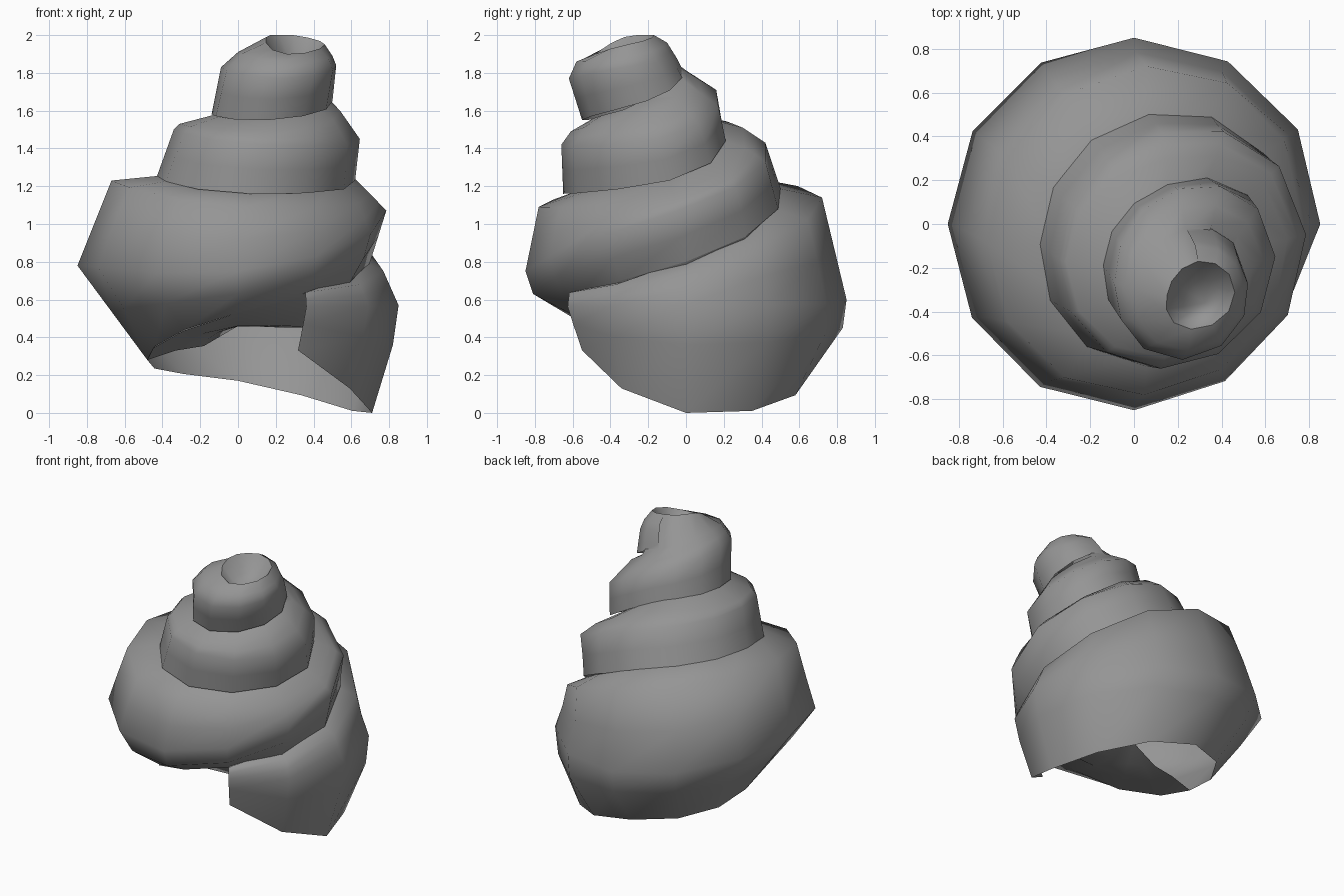
import bpy, bmesh, math
from mathutils import Vector

if "Cube" in bpy.data.objects:
    bpy.data.objects.remove(bpy.data.objects["Cube"])

# Quarter-turn stations going down the spiral: back, right, front, left, back, ...
# Pairs are (outward reach, height). Suture line; its last turn is the open lip.
SUTURE = [(-.17, 2.0), (.46, 1.95), (.48, 1.9), (-.15, 1.99), (-.02, 1.82),
          (.5, 1.65), (.55, 1.55), (.14, 1.58), (.18, 1.53),
          (.62, 1.23), (.65, 1.16), (.43, 1.25), (.5, 1.19),
          (.7, .8), (.62, .53), (.48, .28), (.63, .17), (.71, 0), (.6, .48)]
# Shoulder and widest bulge of the whorl
BULGE = [(-.1, 1.96, -.05, 1.88), (.5, 1.89, .52, 1.84), (.58, 1.86, .62, 1.77),
         (0, 1.91, .09, 1.83), (-.02, 1.82, .16, 1.71), (.54, 1.6, .645, 1.45),
         (.61, 1.49, .66, 1.42), (.31, 1.53, .34, 1.5), (.3, 1.51, .42, 1.43),
         (.7, 1.16, .785, 1.07), (.78, 1.09, .85, .75), (.67, 1.23, .85, .78),
         (.72, 1.14, .85, .6), (.77, .75, .85, .57), (.69, .61, .67, .56)]
LOW = {10: (.81, .63), 12: (.83, .45), 13: (.82, .36)}   # fuller body whorl
STEPS = 3


def axis(z):
    """Centre of the leaning spiral at height z."""
    u = max(0, z - .8) ** 1.3
    return Vector((.23 * u, -.26 * u, 0))


def direction(k):
    a = math.radians(90 - 90 * k)
    return Vector((math.cos(a), math.sin(a), 0))


def section(k):
    """Whorl profile at a station, ending on the suture one turn below."""
    s, e = Vector(SUTURE[0 if k == 4 else k]), Vector(SUTURE[k + 4])
    if k > 4:                               # tuck under the whorl above
        s += Vector((-.06, .01))
    shoulder, bulge = Vector(BULGE[k][:2]), Vector(BULGE[k][2:])
    low = Vector(LOW.get(k, bulge.lerp(e, .5)))
    return [s, shoulder, shoulder.lerp(bulge, .5), bulge, low, e]


def sweep(sections):
    """Spline the quarter-turn sections into columns of points."""
    keys = [[Vector((s - axis(z).dot(direction(k)), z)) for s, z in sec]
            for k, sec in enumerate(sections)]
    n = len(keys)
    cols = []
    for i in range((n - 1) * STEPS + 1):
        k = min(i // STEPS, n - 2)
        t = i / STEPS - k
        col = []
        for j in range(len(keys[0])):
            p0, p1, p2, p3 = (keys[min(max(k + o, 0), n - 1)][j] for o in (-1, 0, 1, 2))
            r, z = .5 * (2 * p1 + (p2 - p0) * t + (2 * p0 - 5 * p1 + 4 * p2 - p3) * t * t
                         + (3 * p1 - p0 - 3 * p2 + p3) * t ** 3)
            z = min(max(z, 0), 2)
            col.append(axis(z) + direction(i / STEPS) * r + Vector((0, 0, z)))
        cols.append(col)
    return cols


# Dark grey shell
grey = bpy.data.materials.new("dark_grey")
grey.diffuse_color = (.3, .3, .3, 1)
grey.use_nodes = True
grey.node_tree.nodes["Principled BSDF"].inputs["Base Color"].default_value = grey.diffuse_color


def skin(name, cols):
    """Smooth grid surface through columns of points."""
    bm = bmesh.new()
    v = [[bm.verts.new(p) for p in col] for col in cols]
    for a, b in zip(v, v[1:]):
        for j in range(len(a) - 1):
            bm.faces.new((a[j], b[j], b[j + 1], a[j + 1]))
    bmesh.ops.remove_doubles(bm, verts=bm.verts, dist=.002)
    for f in bm.faces:
        f.smooth = True
    me = bpy.data.meshes.new(name)
    bm.to_mesh(me)
    bm.free()
    me.materials.append(grey)
    ob = bpy.data.objects.new(name, me)
    bpy.context.collection.objects.link(ob)
    return ob


# Spiral outer wall, ending in the flared lip
whorls = sweep([section(k) for k in range(len(BULGE))])[:-1]
floor = Vector((.32, -.36, 1.84))
rim = [c[0].copy() for c in whorls[:4 * STEPS + 1]]
for c in whorls[4 * STEPS + 1:5 * STEPS]:   # hide the suture start inside the tip
    c[0] = c[0].lerp(floor - Vector((0, 0, .2)), .6)
skin("spiral_shell", whorls)

# Dimple at the tip
skin("tip_dimple", [[floor, p.lerp(floor, .45) - Vector((0, 0, .04)), p] for p in rim])

# Underside of the body whorl, curling in behind the opening
inner = [(.42, .85), (.52, .48), (.4, .46), (.33, .33)]
skin("opening_inner_wall", sweep([[SUTURE[12 + k], p, (.7 * p[0] - .05, .8 * p[1] + .09), (0, .46)]
                                  for k, p in enumerate(inner)]))
